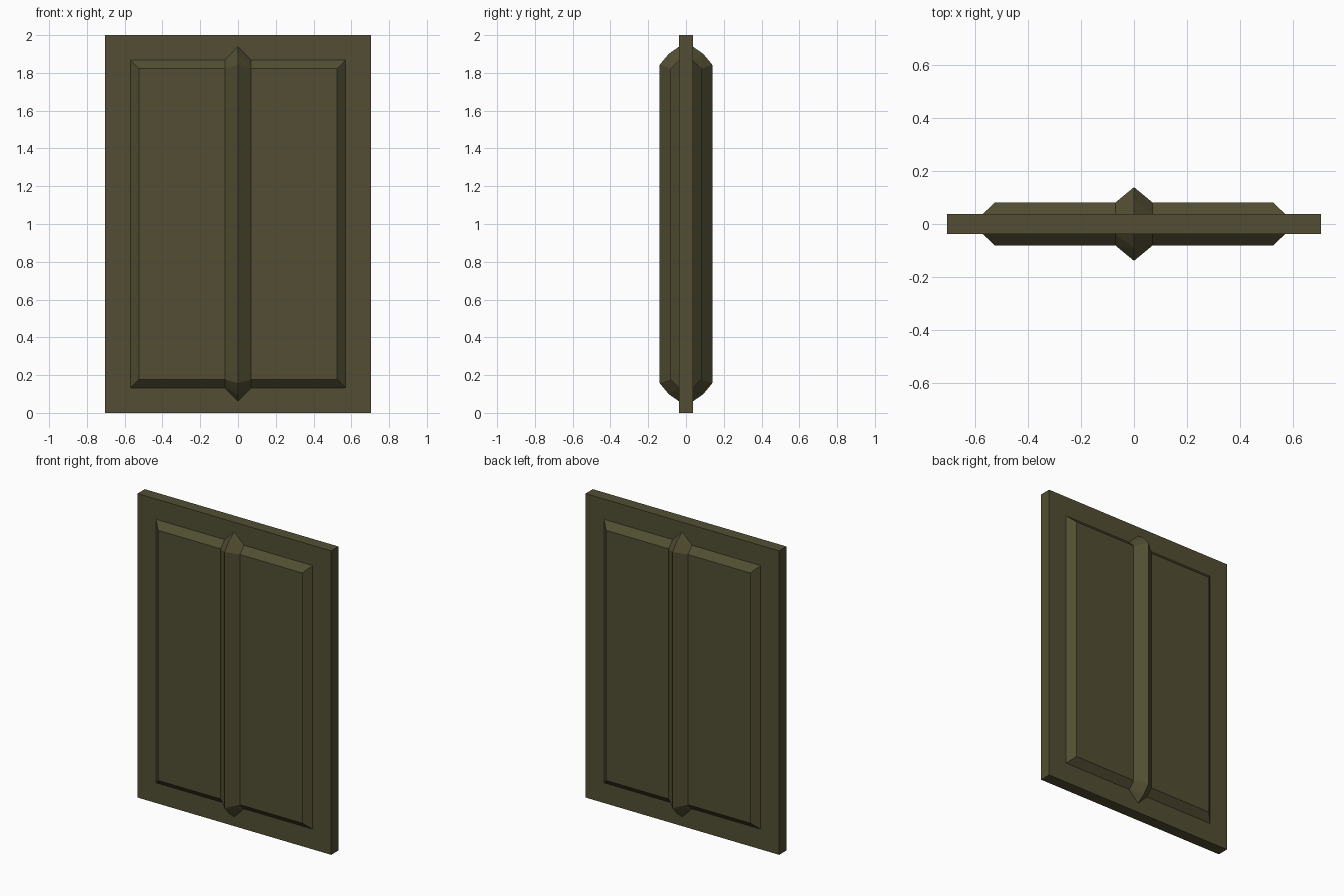
import bpy, bmesh
from itertools import product

if "Cube" in bpy.data.objects:
    bpy.data.objects.remove(bpy.data.objects["Cube"])

mat = bpy.data.materials.new("olive_paint")
mat.diffuse_color = (0.085, 0.076, 0.033, 1)
mat.use_nodes = True
mat.node_tree.nodes["Principled BSDF"].inputs["Base Color"].default_value = mat.diffuse_color
MID = 1.0  # height of the door's centre


def symmetric_hull(name, corners):
    """Convex solid from corner points (x, y, z from centre), mirrored on all axes."""
    bm = bmesh.new()
    points = {(x * sx, y * sy, MID + z * sz)
              for x, y, z in corners
              for sx, sy, sz in product((1, -1), repeat=3)}
    for p in sorted(points):
        bm.verts.new(p)
    bmesh.ops.remove_doubles(bm, verts=bm.verts[:], dist=1e-5)
    bmesh.ops.convex_hull(bm, input=bm.verts[:])
    bmesh.ops.dissolve_limit(bm, angle_limit=0.01, verts=bm.verts[:], edges=bm.edges[:])
    bmesh.ops.recalc_face_normals(bm, faces=bm.faces[:])
    mesh = bpy.data.meshes.new(name)
    bm.to_mesh(mesh)
    bm.free()
    mesh.materials.append(mat)
    obj = bpy.data.objects.new(name, mesh)
    bpy.context.collection.objects.link(obj)
    return obj


# Flat door slab
symmetric_hull("door_slab", [(0.705, 0.038, 1.0)])

# Raised panel with bevelled border, on both faces
symmetric_hull("raised_panel", [(0.57, 0.038, 0.867), (0.525, 0.081, 0.823)])

# Central ridge with pointed ends, on both faces
symmetric_hull("centre_ridge", [
    (0.07, 0.038, 0.867),
    (0.07, 0.081, 0.823),
    (0.0, 0.038, 0.938),
    (0.0, 0.090, 0.902),
    (0.0, 0.139, 0.843),
])
